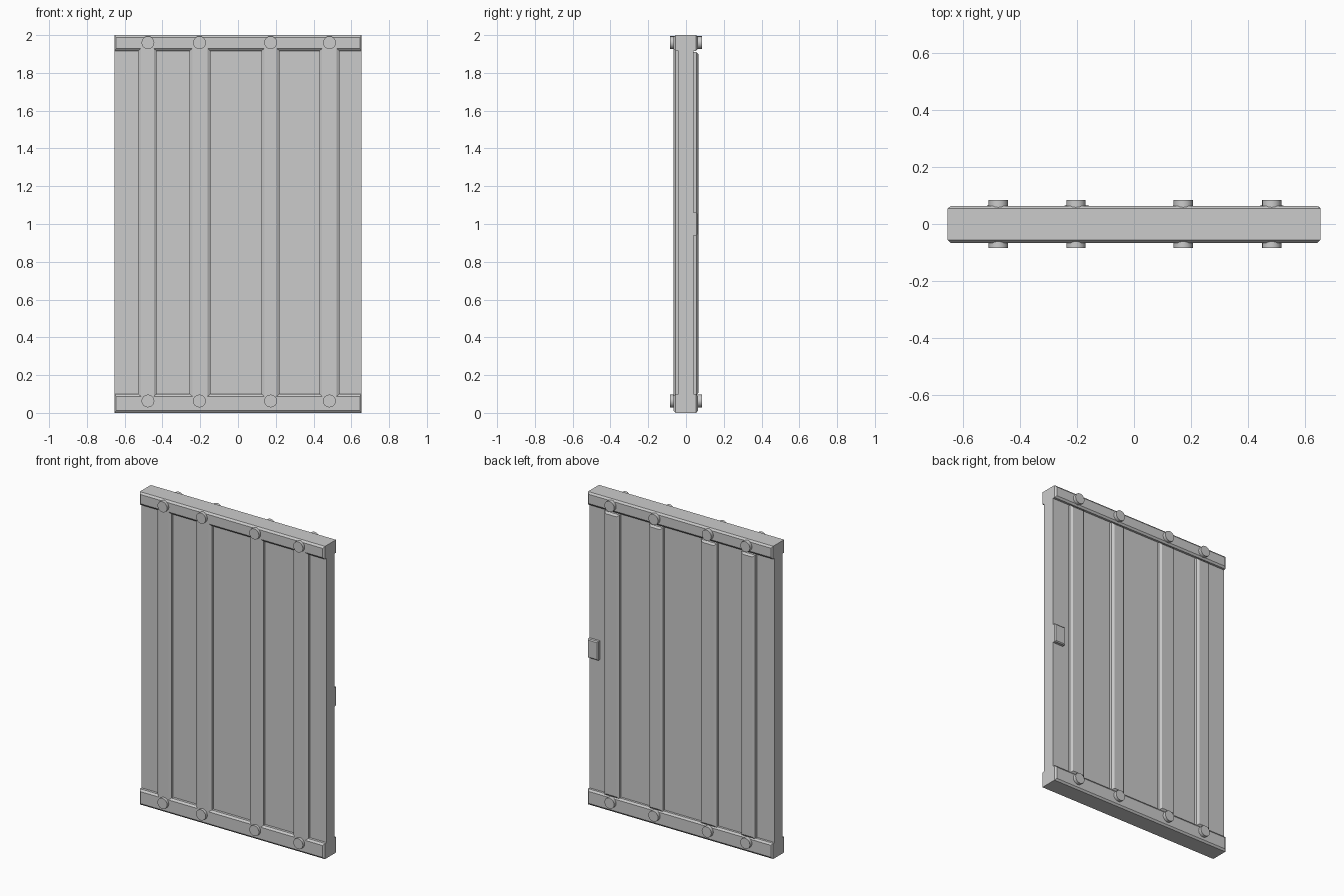
import bpy, bmesh
from math import radians
from mathutils import Matrix

if "Cube" in bpy.data.objects:
    bpy.data.objects.remove(bpy.data.objects["Cube"])

W = 0.655        # half width
CORE = 0.04      # half thickness of the thin panel
FACE = 0.066     # half thickness at the raised faces


def make_object(name, bm):
    bmesh.ops.recalc_face_normals(bm, faces=bm.faces[:])
    mesh = bpy.data.meshes.new(name)
    bm.to_mesh(mesh)
    bm.free()
    ob = bpy.data.objects.new(name, mesh)
    bpy.context.collection.objects.link(ob)
    return ob


def box(name, x0, x1, y0, y1, z0, z1):
    bm = bmesh.new()
    size = Matrix.Diagonal((x1 - x0, y1 - y0, z1 - z0, 1))
    mid = Matrix.Translation(((x0 + x1) / 2, (y0 + y1) / 2, (z0 + z1) / 2))
    bmesh.ops.create_cube(bm, size=1, matrix=mid @ size)
    return make_object(name, bm)


def raised_bar(name, x0, x1, z0, z1, layers):
    """Stack of rectangles, one per (y, inset x, inset z) layer: a chamfered bar."""
    bm = bmesh.new()
    rings = []
    for y, ix, iz in layers:
        rings.append([bm.verts.new((x, y, z)) for x, z in (
            (x0 + ix, z0 + iz), (x1 - ix, z0 + iz),
            (x1 - ix, z1 - iz), (x0 + ix, z1 - iz))])
    bm.faces.new(rings[0])
    bm.faces.new(rings[-1])
    for a, b in zip(rings, rings[1:]):
        for i in range(4):
            j = (i + 1) % 4
            bm.faces.new((a[i], a[j], b[j], b[i]))
    return make_object(name, bm)


def bolt(name, x, z):
    # One rod through the rail shows a head on both sides
    bm = bmesh.new()
    bmesh.ops.create_cone(
        bm, cap_ends=True, segments=16, radius1=0.034, radius2=0.034, depth=0.168,
        matrix=Matrix.Translation((x, 0, z)) @ Matrix.Rotation(radians(90), 4, 'X'))
    ob = make_object(name, bm)
    bpy.ops.object.select_all(action='DESELECT')
    ob.select_set(True)
    bpy.context.view_layer.objects.active = ob
    bpy.ops.object.shade_smooth_by_angle(angle=radians(30))


# Thin door panel
box("door_panel", -W, W, -CORE, CORE, 0.05, 1.96)

# Top and bottom rails, chamfered on both faces
for name, z0, z1 in (("bottom_rail", 0, 0.10), ("top_rail", 1.917, 2.0)):
    raised_bar(name, -W, W, z0, z1, (
        (-FACE, 0.01, 0.012), (-0.056, 0, 0), (0.054, 0, 0), (0.063, 0.01, 0.012)))

# Vertical ribs: front ones run into the rails, back ones stop short
ribs = ((-0.529, -0.431), (-0.257, -0.146), (0.124, 0.220), (0.431, 0.537))
for i, (x0, x1) in enumerate(ribs, 1):
    raised_bar(f"front_rib_{i}", x0, x1, 0.08, 1.935, (
        (-FACE, 0.015, 0), (-0.056, 0, 0), (-0.03, 0, 0)))
    raised_bar(f"back_rib_{i}", x0, x1, 0.095, 1.91, (
        (0.03, 0, 0), (0.056, 0, 0), (FACE, 0.015, 0.012)))

# Bolts
for i, x in enumerate((-0.477, -0.204, 0.173, 0.484), 1):
    bolt(f"bottom_bolt_{i}", x, 0.063)
    bolt(f"top_bolt_{i}", x, 1.960)

# Latch plate on the back edge
raised_bar("latch_plate", 0.58, W, 0.94, 1.06, (
    (0.03, 0, 0), (0.056, 0, 0), (0.062, 0.006, 0.006)))
